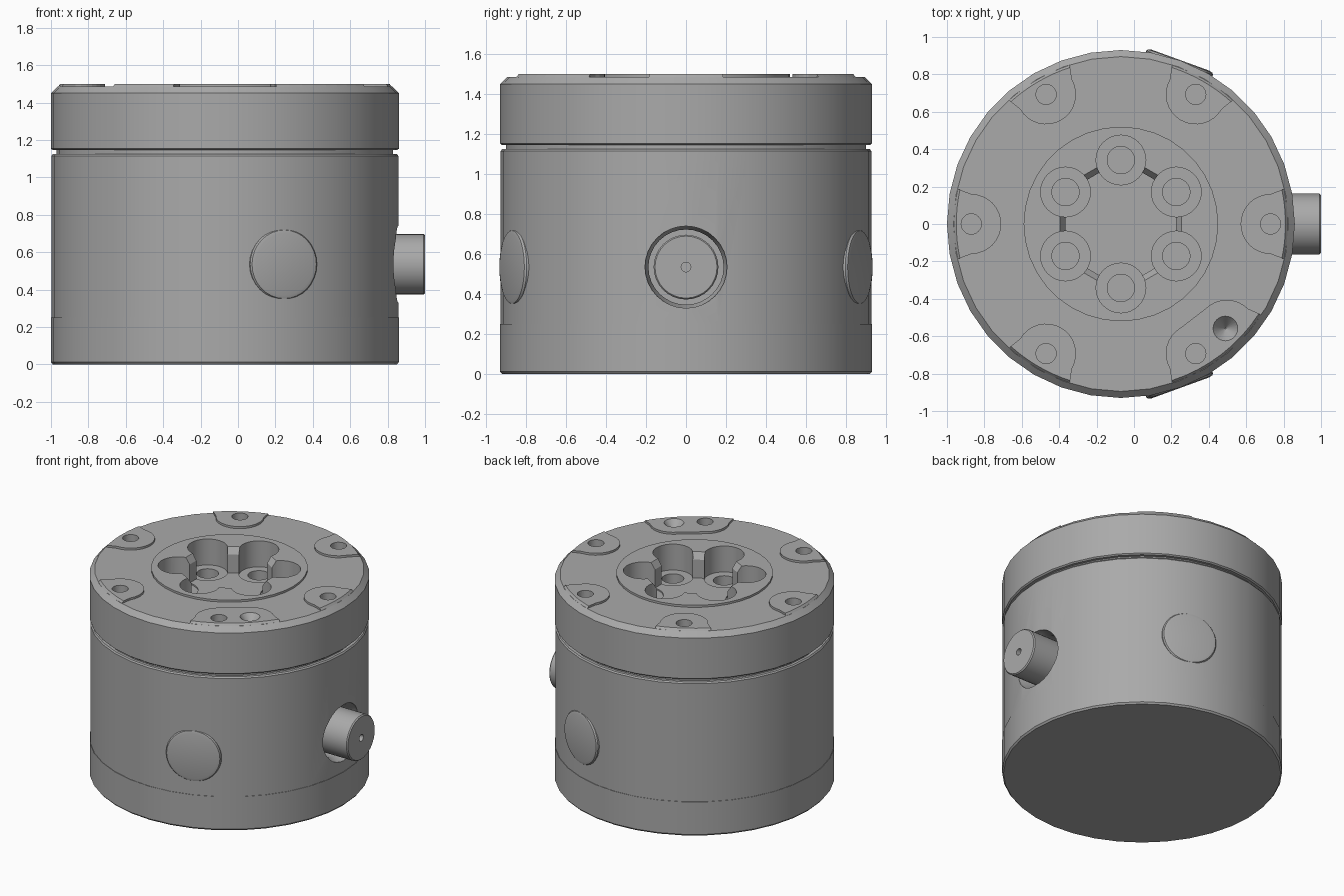
import bpy, bmesh
from math import sin, cos, pi, radians
from mathutils import Matrix, Vector

if "Cube" in bpy.data.objects:
    bpy.data.objects.remove(bpy.data.objects["Cube"])

CX = -0.07          # body axis
PORT_Z = 0.535      # height of side fittings

metal = bpy.data.materials.new("grey metal")
metal.use_nodes = True
GREY = (0.4, 0.4, 0.4, 1)
metal.diffuse_color = GREY
metal.node_tree.nodes["Principled BSDF"].inputs["Base Color"].default_value = GREY


def finish(name, bm):
    bmesh.ops.recalc_face_normals(bm, faces=bm.faces)
    mesh = bpy.data.meshes.new(name)
    bm.to_mesh(mesh)
    bm.free()
    mesh.materials.append(metal)
    obj = bpy.data.objects.new(name, mesh)
    bpy.context.collection.objects.link(obj)
    return obj


def loft(name, rings, matrix=Matrix()):
    """Skin equal-length point rings and cap both ends."""
    bm = bmesh.new()
    loops = [[bm.verts.new(matrix @ Vector(p)) for p in ring] for ring in rings]
    n = len(loops[0])
    for a, b in zip(loops, loops[1:]):
        for i in range(n):
            j = (i + 1) % n
            bm.faces.new((a[i], a[j], b[j], b[i]))
    bm.faces.new(loops[0])
    bm.faces.new(loops[-1])
    return finish(name, bm)


def lathe(name, profile, segs=36, matrix=Matrix(), phase=0.0):
    turn = [phase + 2 * pi * i / segs for i in range(segs)]
    return loft(name, [[(r * cos(t), r * sin(t), z) for t in turn] for r, z in profile], matrix)


def polar(r, deg, z=0):
    return Matrix.Translation((CX + r * cos(radians(deg)), r * sin(radians(deg)), z))


def outward(deg):
    """Local z points away from the body axis at the port height."""
    return polar(0, 0, PORT_Z) @ Matrix.Rotation(radians(deg), 4, 'Z') @ Matrix.Rotation(pi / 2, 4, 'Y')


def select_only(obj):
    bpy.ops.object.select_all(action='DESELECT')
    obj.select_set(True)
    bpy.context.view_layer.objects.active = obj


def cut(obj, cutter):
    mod = obj.modifiers.new("cut", 'BOOLEAN')
    mod.operation = 'DIFFERENCE'
    mod.solver = 'EXACT'
    mod.object = cutter
    select_only(obj)
    bpy.ops.object.modifier_apply(modifier=mod.name)


def smooth(obj):
    select_only(obj)
    bpy.ops.object.shade_smooth_by_angle(angle=radians(30))


axis = polar(0, 0)

# Stacked body
base = lathe("base", [(0.92, 0), (0.93, 0.012), (0.93, 0.25)], matrix=axis)
housing = lathe("housing", [(0.927, 0.25), (0.927, 1.115), (0.92, 1.125),
                            (0.9, 1.125), (0.9, 1.16)], matrix=axis)
top_plate = lathe("top_plate", [(0.92, 1.145), (0.93, 1.153), (0.93, 1.45), (0.895, 1.485),
                                (0.52, 1.485), (0.52, 1.5)], matrix=axis)


# Raised mounting pads on the rim
def rim_pad(name, first, last):
    pts = []
    for centre, start in ((first, first - 90), (last, last - 180)):
        for k in range(9):
            t = radians(start - 90 * k / 8)
            c = radians(centre)
            pts.append((0.8 * cos(c) + 0.16 * cos(t), 0.8 * sin(c) + 0.16 * sin(t)))
    for k in range(9):
        t = radians(last + 12 - (last - first + 24) * k / 8)
        pts.append((0.895 * cos(t), 0.895 * sin(t)))

    def ring(limit, z):
        flat = [Vector((x, y, 0)) for x, y in pts]
        return [p * min(1, limit / p.length) + Vector((0, 0, z)) for p in flat]
    return loft(name, [ring(0.89, 1.475), ring(0.892, 1.485), ring(0.88, 1.5)], axis)


cutters = []
for i in range(6):
    angle = 60 * i
    extended = angle == 300
    pad = rim_pad(f"rim_pad_{i + 1}", angle, angle + 15 if extended else angle)
    hole = lathe("hole_cutter", [(0.054, 1.38), (0.054, 1.55)], 24, polar(0.8, angle))
    holes = [hole]
    if extended:
        # Conical locating hole beside the screw hole
        holes.append(lathe("cone_cutter", [(0.003, 1.42), (0.066, 1.5), (0.066, 1.55)],
                           24, polar(0.79, angle + 15)))
    for h in holes:
        cut(pad, h)
    cutters += holes

    # Counterbored screw pockets in the centre
    cutters.append(lathe("bore_cutter", [(0.073, 1.22), (0.073, 1.31), (0.133, 1.31), (0.133, 1.55)],
                         32, polar(0.342, angle + 30)))

# Hexagonal pocket with chamfered rim joining the screw pockets
hexa = 1 / cos(pi / 6)
cutters.append(lathe("hex_cutter", [(0.295 * hexa, 1.32), (0.295 * hexa, 1.455), (0.325 * hexa, 1.5),
                                    (0.325 * hexa, 1.55)], 6, axis, pi / 6))
for c in cutters:
    cut(top_plate, c)

# Side shaft in its recess
recess = lathe("recess_cutter", [(0.188, 0.68), (0.188, 0.86), (0.205, 0.89), (0.205, 1.0)], 32, outward(0))
cut(housing, recess)
shaft = lathe("side_shaft", [(0.162, 0.66), (0.162, 1.062), (0.155, 1.07), (0.024, 1.07), (0.024, 1.03)],
              32, outward(0))

# Two round side caps
for label, deg in (("front", -70), ("back", 70)):
    smooth(lathe(label + "_side_cap", [(0.19, 0.85), (0.19, 0.917), (0.183, 0.927), (0.165, 0.932)],
                 32, outward(deg)))

for obj in (base, housing, top_plate, shaft):
    smooth(obj)
for c in cutters + [recess]:
    bpy.data.objects.remove(c)
